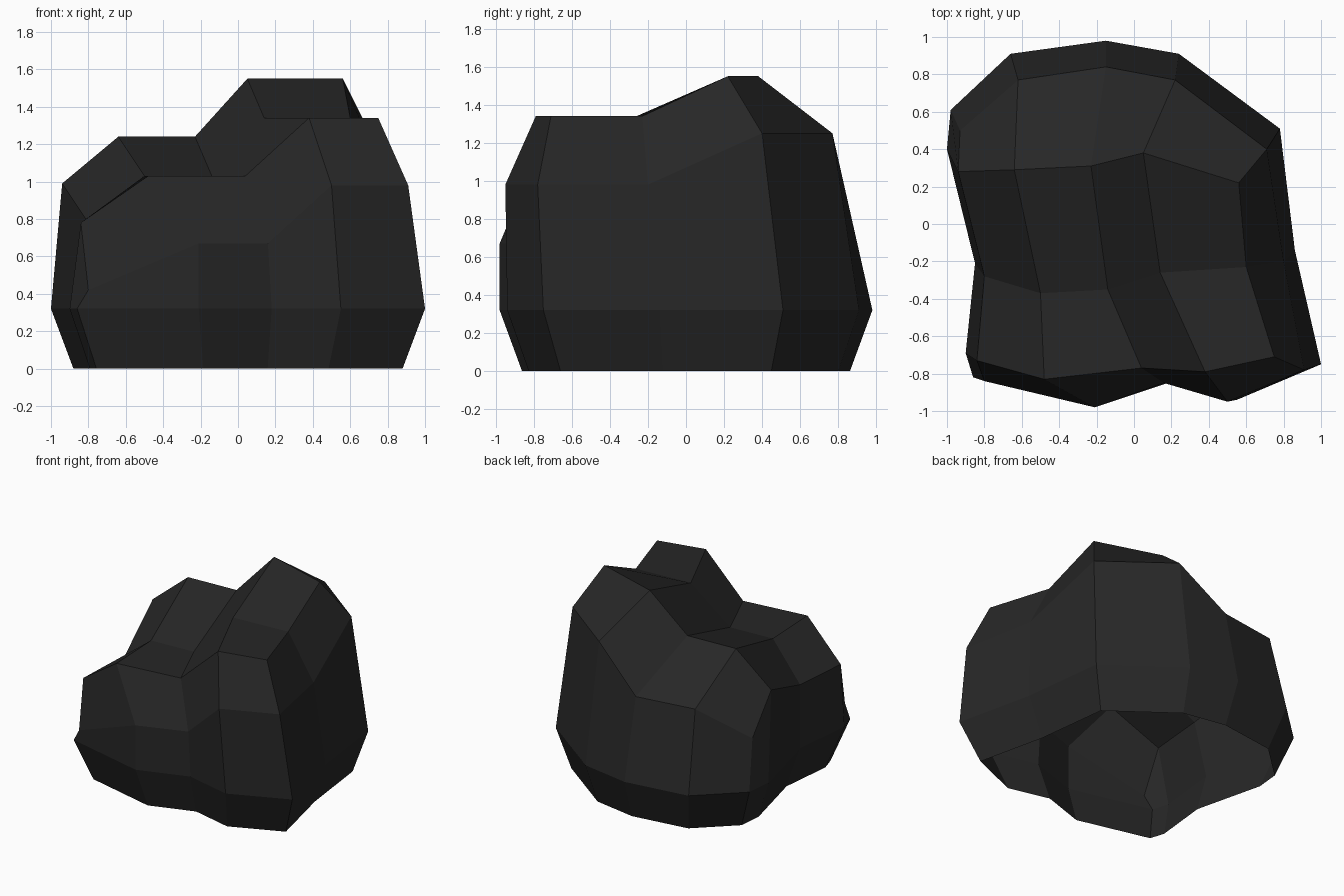
import bpy
import bmesh

# Remove the default cube only
default_cube = bpy.data.objects.get("Cube")
if default_cube:
    bpy.data.objects.remove(default_cube, do_unlink=True)


def make_material(name, value):
    material = bpy.data.materials.new(name)
    material.use_nodes = True
    colour = (value, value, value, 1)
    material.diffuse_color = colour
    shader = material.node_tree.nodes["Principled BSDF"]
    shader.inputs["Base Color"].default_value = colour
    shader.inputs["Roughness"].default_value = 1
    return material


# Crown of the rock: five rows from front to back, five columns left to right.
# Each row has one height; every column is raised by the same step in all rows.
column_steps = [0, .25, .25, .56, .56]
crown_rows = [
    (.42, [(-.8, -.84), (-.21, -.98), (.16, -.85), (.5, -.95), (.91, -.78)]),
    (.78, [(-.84, -.73), (-.48, -.83), (.04, -.77), (.38, -.79), (.75, -.71)]),
    (.78, [(-.8, -.28), (-.5, -.37), (-.14, -.35), (.14, -.26), (.6, -.23)]),
    (.99, [(-.94, .28), (-.64, .29), (-.23, .31), (.05, .38), (.56, .22)]),
    (.69, [(-.93, .5), (-.62, .77), (-.15, .84), (.22, .77), (.71, .4)]),
]

# Widest outline, counter-clockwise from the front corner
belly_height = .32
belly_outline = [
    (-.86, -.82), (-.21, -.98), (.18, -.85), (.55, -.94), (1, -.75),
    (.86, -.14), (.78, .51), (.24, .91), (-.15, .98), (-.66, .91),
    (-.98, .61), (-1, .4), (-.85, -.21), (-.9, -.69),
]
foot_scale = .88


def add_band(bm, lower, upper):
    """Join two closed rings with outward facing quads."""
    count = len(lower)
    for i in range(count):
        j = (i + 1) % count
        bm.faces.new((lower[i], lower[j], upper[j], upper[i]))


def build_rock():
    bm = bmesh.new()

    # Stepped crown
    grid = [
        [bm.verts.new((x, y, height + step))
         for (x, y), step in zip(points, column_steps)]
        for height, points in crown_rows
    ]
    for front, back in zip(grid, grid[1:]):
        for c in range(len(front) - 1):
            bm.faces.new((front[c], front[c + 1], back[c + 1], back[c]))

    # Shoulder on the steep flank
    edge = [row[-1] for row in grid]
    shoulder = bm.verts.new((.8, -.2, .98))
    bm.faces.new((edge[0], shoulder, edge[2], edge[1]))
    bm.faces.new((shoulder, edge[4], edge[3], edge[2]))

    # Side walls, then the undercut foot; the underside stays open
    rim = grid[0] + [shoulder] + grid[-1][::-1]
    rim += [row[0] for row in reversed(grid[1:-1])]
    belly = [bm.verts.new((x, y, belly_height)) for x, y in belly_outline]
    foot = [bm.verts.new((x * foot_scale, y * foot_scale, 0))
            for x, y in belly_outline]
    add_band(bm, belly, rim)
    add_band(bm, foot, belly)

    mesh = bpy.data.meshes.new("rock")
    bm.to_mesh(mesh)
    bm.free()
    rock = bpy.data.objects.new("rock", mesh)
    bpy.context.collection.objects.link(rock)
    mesh.materials.append(make_material("charcoal stone", .02))
    return rock


build_rock()
